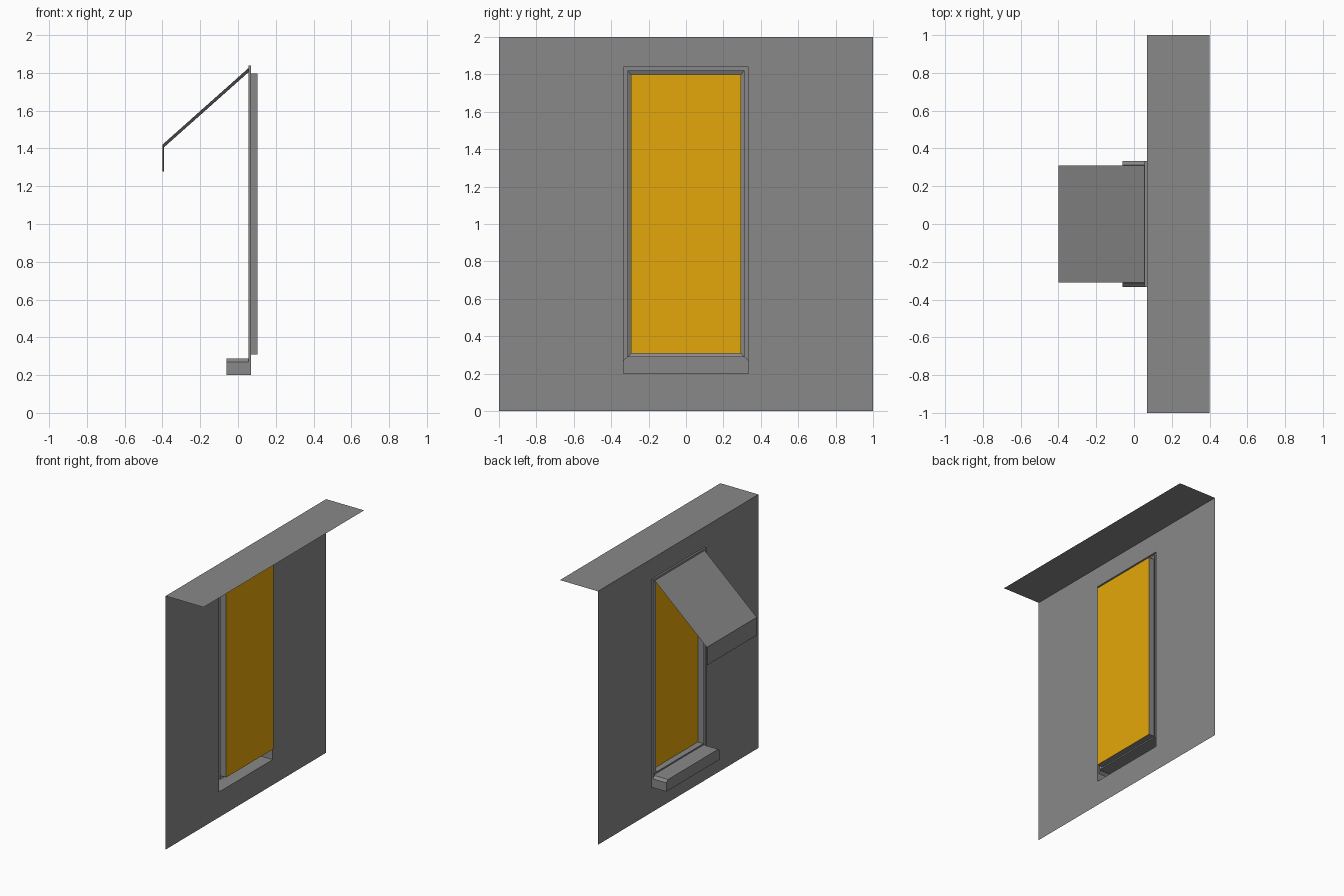
import bpy, bmesh

if "Cube" in bpy.data.objects:
    bpy.data.objects.remove(bpy.data.objects["Cube"])

GREY, GOLD = (0.25, 0.25, 0.25, 1), (0.78, 0.39, 0.003, 1)


def make(name, faces, color=GREY, solid=False):
    """Build an object from faces given as point lists, welding shared points."""
    bm = bmesh.new()
    for pts in faces:
        bm.faces.new([bm.verts.new(p) for p in pts])
    bmesh.ops.remove_doubles(bm, verts=bm.verts, dist=1e-5)
    if solid:
        bmesh.ops.recalc_face_normals(bm, faces=bm.faces)
    me = bpy.data.meshes.new(name)
    bm.to_mesh(me)
    bm.free()
    ob = bpy.data.objects.new(name, me)
    bpy.context.collection.objects.link(ob)
    mat = bpy.data.materials.new(name)
    mat.diffuse_color = color
    mat.use_nodes = True
    mat.node_tree.nodes["Principled BSDF"].inputs["Base Color"].default_value = mat.diffuse_color
    me.materials.append(mat)


def ring(x, hw, lo, hi):
    """Rectangle in the wall plane, running up one side, over and down the other."""
    return [(x, hw, lo), (x, hw, hi), (x, -hw, hi), (x, -hw, lo)]


def bridge(a, b, closed=True):
    """Quads joining two matching point loops (facing the street, -x)."""
    n = len(a)
    return [[a[i], b[i], b[(i + 1) % n], a[(i + 1) % n]]
            for i in range(n if closed else n - 1)]


WALL, FACE, PANE, W = 0.069, 0.055, 0.103, 0.333

# wall sheet with window opening, plus the flat return along its top
outer, hole = ring(WALL, 1, 0, 2), ring(WALL, W, 0.20, 1.84)
top = [(WALL, -1, 2), (0.4, -1, 2), (0.4, 1, 2), (WALL, 1, 2)]
make("wall", bridge(outer, hole) + [top])

# frame: outer flange (open below, where the sill sits), groove, inner lip, reveal
flange = ring(FACE, W, 0.27, 1.84)
edge = ring(FACE, 0.313, 0.288, 1.822)
groove = ring(0.066, 0.313, 0.288, 1.822)
lip = ring(FACE, 0.294, 0.308, 1.798)
pane = ring(PANE, 0.294, 0.308, 1.798)
make("window_frame", bridge(hole, flange, False) + bridge(flange, edge, False)
     + bridge(edge, groove) + bridge(groove, lip) + bridge(lip, pane))

# glass
make("glass", [pane[::-1]], GOLD)

# sill with chamfered ends, open towards the wall
section = [(-W, 0.20, WALL), (W, 0.20, WALL), (W, 0.27, FACE),
           (0.313, 0.288, FACE), (-0.313, 0.288, FACE), (-W, 0.27, FACE)]
front = [(-0.062, y, z) for y, z, x in section]
back = [(x, y, z) for y, z, x in section]
make("sill", bridge(front, back) + [front], solid=True)

# sloping awning with hanging valance; its underside is inset at both ends
profile = [(FACE, 1.825, 0.311), (-0.4, 1.42, 0.311), (-0.4, 1.278, 0.311),
           (-0.393, 1.278, 0.291), (-0.393, 1.405, 0.291), (FACE, 1.803, 0.291)]
near = [(x, -y, z) for x, z, y in profile]
far = [(x, y, z) for x, z, y in profile]
ends = [[loop[i] for i in quad] for loop in (near, far)
        for quad in ((0, 1, 4, 5), (1, 2, 3, 4))]
make("awning", bridge(near, far) + ends, solid=True)
